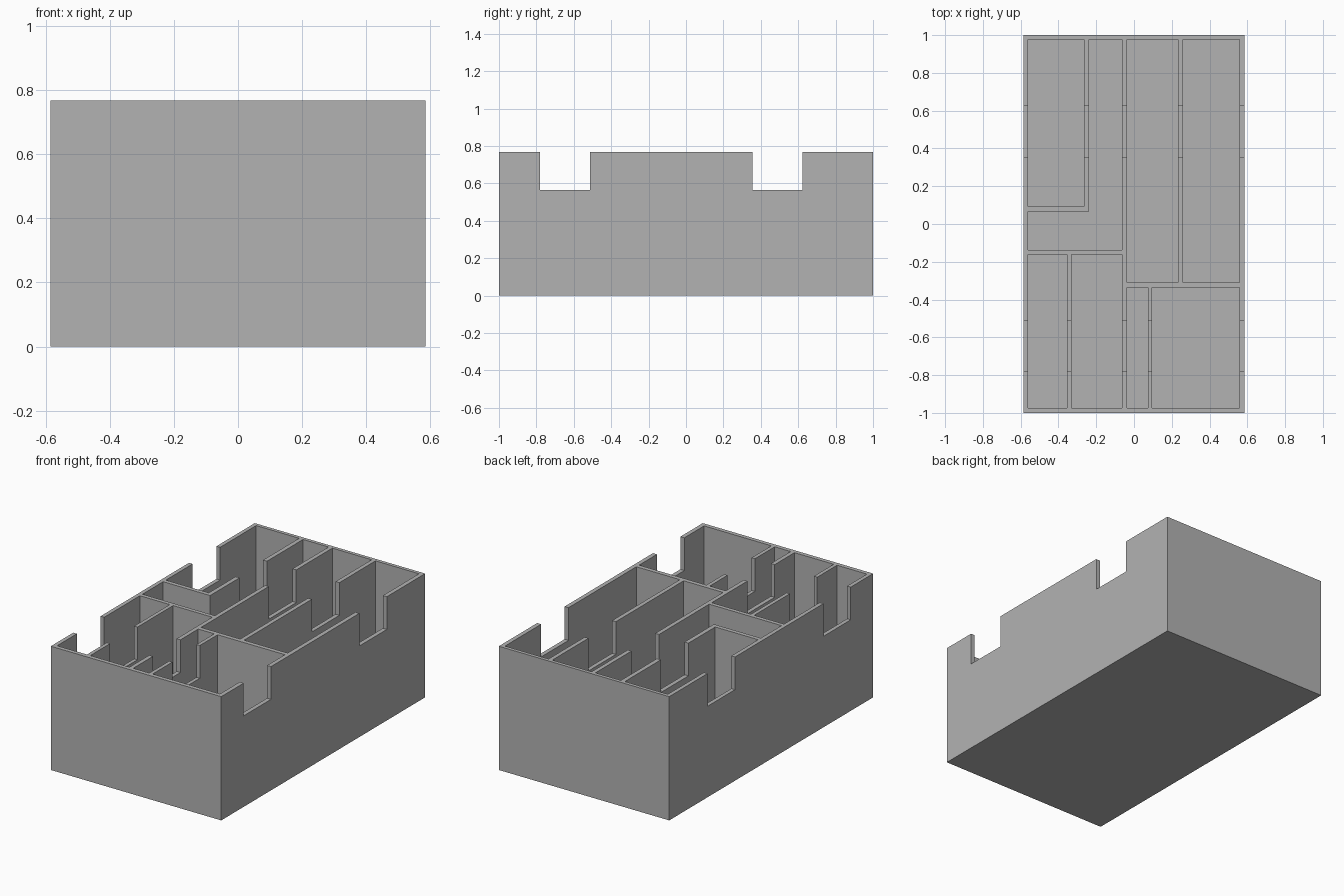
import bpy
import bmesh

cube = bpy.data.objects.get("Cube")
if cube:
    bpy.data.objects.remove(cube, do_unlink=True)

grey = bpy.data.materials.new("plain grey")
grey.use_nodes = True
grey.diffuse_color = (0.45, 0.45, 0.45, 1)
grey.node_tree.nodes["Principled BSDF"].inputs["Base Color"].default_value = grey.diffuse_color

HALF_W, HALF_L, HEIGHT = 0.585, 1.0, 0.768
FLOOR, NOTCH_Z, ABOVE = 0.025, 0.565, 1.0


def rect(x0, x1, y0, y1):
    return [(x0, y0), (x1, y0), (x1, y1), (x0, y1)]


def prisms(name, outlines, z0, z1):
    """One object made of upright prisms, one per outline."""
    bm = bmesh.new()
    for outline in outlines:
        base = bm.faces.new([bm.verts.new((x, y, z0)) for x, y in outline])
        top = bmesh.ops.extrude_face_region(bm, geom=[base])["geom"]
        verts = [v for v in top if isinstance(v, bmesh.types.BMVert)]
        bmesh.ops.translate(bm, verts=verts, vec=(0, 0, z1 - z0))
    bmesh.ops.recalc_face_normals(bm, faces=bm.faces)
    mesh = bpy.data.meshes.new(name)
    bm.to_mesh(mesh)
    bm.free()
    mesh.materials.append(grey)
    obj = bpy.data.objects.new(name, mesh)
    bpy.context.collection.objects.link(obj)
    return obj


def carve(target, cutter):
    """Cut the cutter out of the target, then discard it."""
    cutter.hide_render = True
    mod = target.modifiers.new(cutter.name, "BOOLEAN")
    mod.operation, mod.solver, mod.object = "DIFFERENCE", "EXACT", cutter
    bpy.context.view_layer.objects.active = target
    bpy.ops.object.modifier_apply(modifier=mod.name)
    bpy.data.objects.remove(cutter, do_unlink=True)


# Solid block
tray = prisms("divided_tray", [rect(-HALF_W, HALF_W, -HALF_L, HALF_L)], 0, HEIGHT)

# Compartments, leaving thin walls between them
LEFT, RIGHT, FRONT, BACK = 0.558, -0.56, -0.974, 0.978
MID_R, MID_L = -0.063, -0.037
compartments = [
    rect(RIGHT, -0.265, 0.092, BACK),
    [(RIGHT, -0.137), (MID_R, -0.137), (MID_R, BACK),
     (-0.238, BACK), (-0.238, 0.066), (RIGHT, 0.066)],
    rect(MID_L, 0.233, -0.31, BACK),
    rect(0.259, LEFT, -0.31, BACK),
    rect(RIGHT, -0.355, FRONT, -0.162),
    rect(-0.332, MID_R, FRONT, -0.162),
    rect(MID_L, 0.073, FRONT, -0.337),
    rect(0.096, LEFT, FRONT, -0.337),
]
carve(tray, prisms("compartment_cutter", compartments, FLOOR, ABOVE))

# Finger notches running straight across all the lengthwise walls
notches = [rect(-1, 1, -0.78, -0.512), rect(-1, 1, 0.355, 0.624)]
carve(tray, prisms("notch_cutter", notches, NOTCH_Z, ABOVE))
